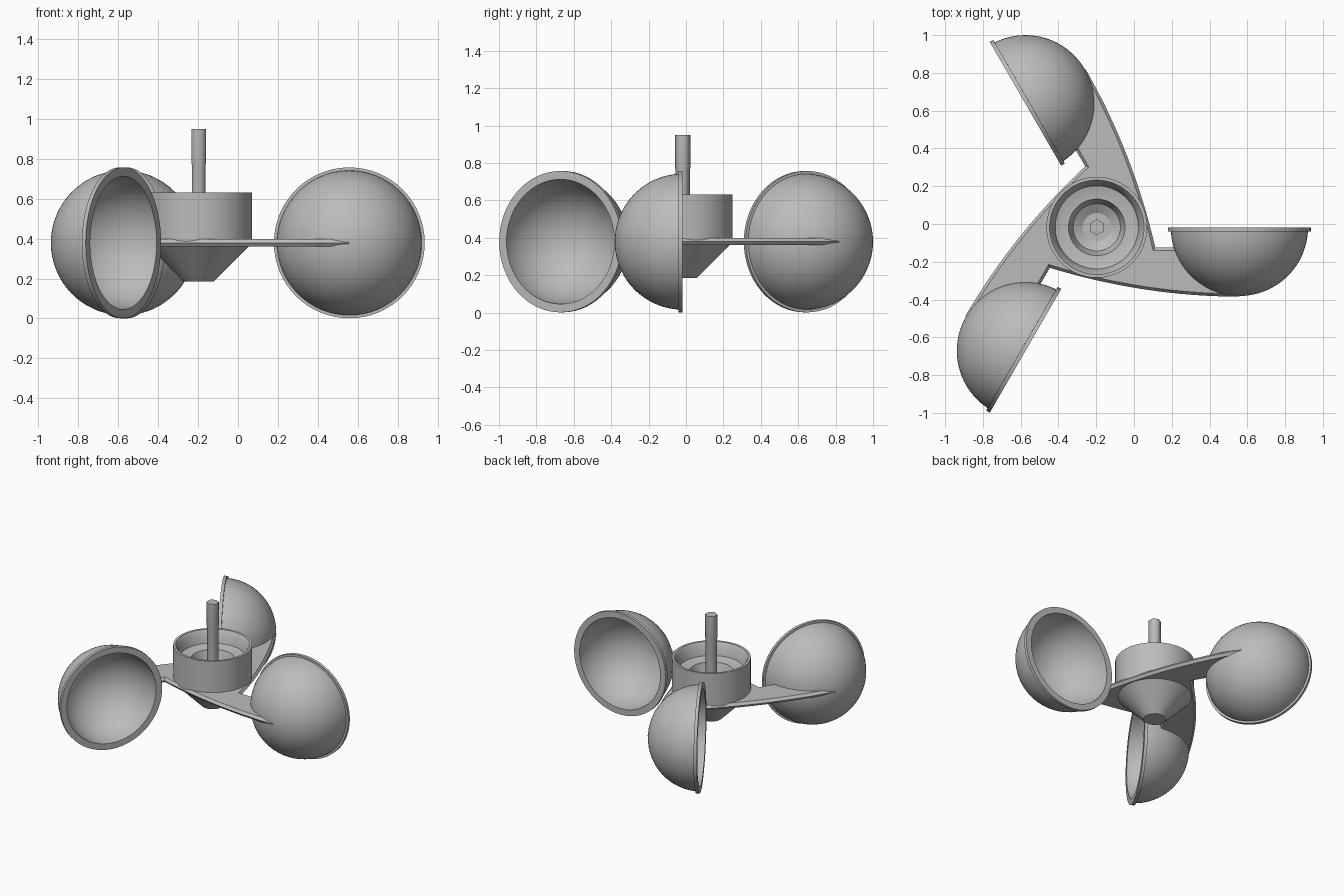
import bpy, bmesh, math
from mathutils import Matrix, Vector

cube = bpy.data.objects.get("Cube")
if cube:
    bpy.data.objects.remove(cube, do_unlink=True)

HUB = Vector((-0.197, -0.0175, 0))
MID = 0.379          # height of arm plate and cup centres
REACH = 0.755        # hub axis to cup centre

grey = bpy.data.materials.new("grey_plastic")
grey.use_nodes = True
grey.diffuse_color = (0.5, 0.5, 0.5, 1)
grey.node_tree.nodes["Principled BSDF"].inputs["Base Color"].default_value = (0.5, 0.5, 0.5, 1)


def finish(name, bm, matrix=Matrix(), angle=30):
    bmesh.ops.remove_doubles(bm, verts=bm.verts, dist=1e-5)
    bmesh.ops.recalc_face_normals(bm, faces=bm.faces)
    mesh = bpy.data.meshes.new(name)
    bm.transform(matrix)
    bm.to_mesh(mesh)
    bm.free()
    mesh.materials.append(grey)
    obj = bpy.data.objects.new(name, mesh)
    bpy.context.collection.objects.link(obj)
    smooth(obj, angle)
    return obj


def smooth(obj, angle=30):
    bpy.ops.object.select_all(action='DESELECT')
    obj.select_set(True)
    bpy.context.view_layer.objects.active = obj
    bpy.ops.object.shade_smooth_by_angle(angle=math.radians(angle))


def lathe(name, profile, steps, matrix, angle=30, start=0):
    """Revolve a (radius, height) profile about local z."""
    bm = bmesh.new()
    turn = Matrix.Rotation(start, 3, 'Z')
    verts = [bm.verts.new(turn @ Vector((r, 0, z))) for r, z in profile]
    edges = [bm.edges.new(pair) for pair in zip(verts, verts[1:])]
    bmesh.ops.spin(bm, geom=verts + edges, cent=(0, 0, 0), axis=(0, 0, 1),
                   angle=math.tau, steps=steps, use_duplicate=False)
    return finish(name, bm, matrix, angle)


def around(i):
    return Matrix.Translation(HUB) @ Matrix.Rotation(i * math.tau / 3, 4, 'Z')


# Hub: cone underneath, cylinder wall, stepped open cavity
lathe("hub", [(0, 0.185), (0.076, 0.185), (0.267, 0.378), (0.267, 0.632),
              (0.25, 0.632), (0.235, 0.61), (0.22, 0.54), (0.165, 0.525),
              (0.15, 0.525), (0.125, 0.45), (0.075, 0.42), (0, 0.42)],
      64, Matrix.Translation(HUB))

# Shaft: six-sided, a little thicker near the top
lathe("shaft", [(0, 0.41), (0.038, 0.41), (0.038, 0.76), (0.042, 0.78),
                (0.042, 0.95), (0, 0.95)],
      6, Matrix.Translation(HUB), angle=65, start=math.pi / 2)

# Cups: hemispherical shells with a flanged rim
N = 20
outer = [(0.3635 * math.sin(a), -0.3635 * math.cos(a))
         for a in (k * 1.51 / N for k in range(N + 1))]
inner = [(0.333 * math.sin(a), -0.333 * math.cos(a))
         for a in (k * math.pi / 2 / N for k in range(N, -1, -1))]
cup_profile = outer + [(0.378, -0.022), (0.378, 0)] + inner
for i, label in enumerate(("left", "back", "front")):
    pose = (around(i) @ Matrix.Translation((REACH, 0, MID))
            @ Matrix.Rotation(-math.pi / 2, 4, 'X'))
    lathe("cup_" + label, cup_profile, 64, pose)


# Arm plate: three swept arms in one outline with a knife-edge chamfer
def inset(points, d):
    out = []
    for k, p in enumerate(points):
        a = (p - points[k - 1]).normalized()
        b = (points[(k + 1) % len(points)] - p).normalized()
        na, nb = Vector((-a.y, a.x)), Vector((-b.y, b.x))
        out.append(p + (na + nb) * d / (1 + na.dot(nb)))
    return out


corner = Vector((0.31, -0.108))
start = Matrix.Rotation(-math.tau / 3, 2) @ corner
TIP_Y = -0.367
arm = []
for k in range(17):
    t = k / 16
    arm.append(Vector((start.x + (REACH - start.x) * t,
                       TIP_Y + (start.y - TIP_Y) * (1 - t) ** 2)))
arm.append(Vector((REACH, corner.y)))
outline = [Matrix.Rotation(i * math.tau / 3, 2) @ p for i in range(3) for p in arm]
shrunk = inset(outline, 0.015)

bm = bmesh.new()
low, mid, high = [[bm.verts.new((p.x, p.y, z)) for p in pts] for pts, z in
                  ((shrunk, MID - 0.019), (outline, MID), (shrunk, MID + 0.019))]
bm.faces.new(low[::-1])
bm.faces.new(high)
for lower, upper in ((low, mid), (mid, high)):
    for k in range(len(outline)):
        bm.faces.new((lower[k - 1], lower[k], upper[k], upper[k - 1]))
plate = finish("arm_plate", bm, Matrix.Translation(HUB))

# Trim the plate inside the cup walls
bm = bmesh.new()
for i in range(3):
    bmesh.ops.create_uvsphere(bm, u_segments=64, v_segments=32, radius=0.347,
                              matrix=around(i) @ Matrix.Translation((REACH, 0, MID)))
cutter = finish("cup_cutter", bm)
cutter.hide_render = True
trim = plate.modifiers.new("trim", 'BOOLEAN')
trim.operation = 'DIFFERENCE'
trim.solver = 'EXACT'
trim.object = cutter
bpy.context.view_layer.objects.active = plate
bpy.ops.object.modifier_move_to_index(modifier="trim", index=0)
bpy.ops.object.modifier_apply(modifier="trim")
bpy.data.objects.remove(cutter, do_unlink=True)
smooth(plate, 20)
